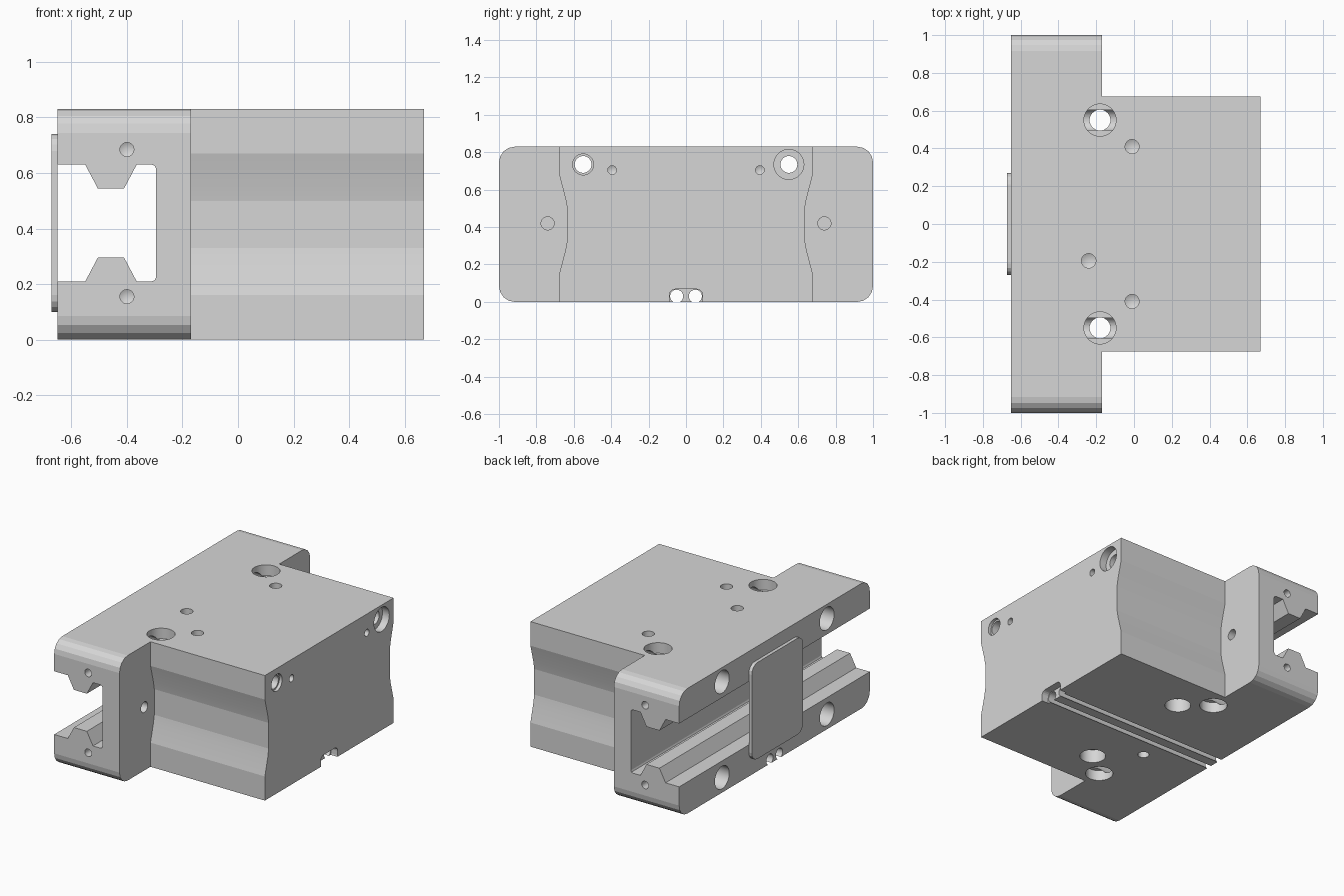
import bpy, bmesh, math
from mathutils import Matrix, Vector

cube = bpy.data.objects.get("Cube")
if cube:
    bpy.data.objects.remove(cube, do_unlink=True)

H, MID = 0.83, 0.415
RAIL_BACK, SEAM, FACE = -0.65, -0.17, 0.67
UNDER, OVER = -0.02, H + 0.02      # ends of vertical cutters
BEHIND, AHEAD = -0.67, 0.69        # ends of lengthwise cutters

steel = bpy.data.materials.new("plain grey")
steel.use_nodes = True
GREY = (0.67, 0.67, 0.67, 1)
steel.diffuse_color = GREY
steel.node_tree.nodes["Principled BSDF"].inputs["Base Color"].default_value = GREY


def make_object(name, bm):
    bmesh.ops.recalc_face_normals(bm, faces=bm.faces)
    mesh = bpy.data.meshes.new(name)
    bm.to_mesh(mesh)
    bm.free()
    obj = bpy.data.objects.new(name, mesh)
    bpy.context.collection.objects.link(obj)
    mesh.materials.append(steel)
    return obj


def extrude(name, points, axis, start, end):
    """Prism from a 2D outline: (y, z) along x, or (x, z) along y."""
    bm = bmesh.new()
    place = (lambda a, b: (start, a, b)) if axis == "x" else (lambda a, b: (a, start, b))
    face = bm.faces.new([bm.verts.new(place(a, b)) for a, b in points])
    bottom = bmesh.ops.duplicate(bm, geom=[face])["geom"]
    top_face = next(g for g in bottom if isinstance(g, bmesh.types.BMFace))
    shift = Vector((end - start, 0, 0) if axis == "x" else (0, end - start, 0))
    bmesh.ops.translate(bm, vec=shift, verts=top_face.verts)
    bmesh.ops.bridge_loops(bm, edges=list(face.edges) + list(top_face.edges))
    return make_object(name, bm)


def rounded_rect(a, low, high, r, steps=4):
    points = []
    corners = ((a - r, high - r), (r - a, high - r), (r - a, low + r), (a - r, low + r))
    for i, (cy, cz) in enumerate(corners):
        for k in range(steps + 1):
            t = math.pi / 2 * (i + k / steps)
            points.append((cy + r * math.cos(t), cz + r * math.sin(t)))
    return points


def hole(axis, start, end, u, v, r, tip=False):
    """Cylinder cutter; u, v are the other coordinates. A tip gives a drill point."""
    bm = bmesh.new()
    bmesh.ops.create_cone(bm, cap_ends=True, segments=40, radius1=r, radius2=r, depth=end - start)
    if tip:
        caps = [f for f in bm.faces if len(f.verts) > 4]
        bmesh.ops.poke(bm, faces=caps, offset=r * 0.5)
    m = (start + end) / 2
    if axis == "x":
        rot, centre = Matrix.Rotation(math.pi / 2, 4, "Y"), (m, u, v)
    elif axis == "y":
        rot, centre = Matrix.Rotation(math.pi / 2, 4, "X"), (u, m, v)
    else:
        rot, centre = Matrix(), (u, v, m)
    bm.transform(Matrix.Translation(centre) @ rot)
    return make_object("hole_cutter", bm)


def cut(obj, cutters):
    """Subtract all cutters from the part in one operation."""
    group = bpy.data.collections.new("cutters")
    for c in cutters:
        group.objects.link(c)
    mod = obj.modifiers.new("cut", "BOOLEAN")
    mod.operation, mod.solver = "DIFFERENCE", "MANIFOLD"
    mod.operand_type, mod.collection = "COLLECTION", group
    bpy.context.view_layer.update()
    graph = bpy.context.evaluated_depsgraph_get()
    mesh = bpy.data.meshes.new_from_object(obj.evaluated_get(graph))
    obj.modifiers.clear()
    obj.data = mesh
    bpy.data.collections.remove(group)


# Rail housing with rounded ends
rail = extrude("rail_housing", rounded_rect(1, 0, H, 0.085), "x", RAIL_BACK, SEAM)

# Main block with waisted sides
side = [(0.675, H), (0.675, 0.67), (0.645, 0.555), (0.635, 0.5)]
side += [(y, 2 * MID - z) for y, z in reversed(side)]
block = extrude("main_block", side + [(-y, z) for y, z in reversed(side)], "x", SEAM, FACE)

# Cover plate over the open side of the rail
plate = extrude("cover_plate", rounded_rect(0.27, 0.1, 0.74, 0.06), "x", -0.672, RAIL_BACK)

# Dovetail channel along the rail
top = [(-0.67, 0.63), (-0.55, 0.63), (-0.505, 0.545), (-0.41, 0.545),
       (-0.365, 0.63), (-0.31, 0.63), (-0.3, 0.626), (-0.295, 0.615)]
channel = extrude("channel_cutter", top + [(x, 2 * MID - z + 0.01) for x, z in reversed(top)],
                  "y", -1.02, 1.02)

rail_cuts, block_cuts, shared = [channel], [], []

for s in (-1, 1):
    y = 0.55 * s
    # Long bolt holes with counterbores
    for z in (0.1, 0.735):
        shared.append(hole("x", BEHIND, AHEAD, y, z, 0.045))
        shared.append(hole("x", -0.34, 0.35, y, z, 0.058))
        rail_cuts.append(hole("x", BEHIND, -0.33, y, z, 0.075))
        wide = (s > 0) == (z > MID)
        block_cuts.append(hole("x", 0.62 if wide else 0.65, AHEAD, y, z, 0.08 if wide else 0.056))
    # Vertical bolt holes on the seam
    shared.append(hole("z", UNDER, OVER, -0.18, y, 0.055))
    shared.append(hole("z", 0.76, OVER, -0.18, y, 0.085))
    shared.append(hole("z", UNDER, 0.07, -0.18, y, 0.085))
    # Blind holes in the block
    block_cuts.append(hole("z", 0.74, OVER, -0.01, 0.41 * s, 0.037, tip=True))
    block_cuts.append(hole("z", UNDER, 0.09, -0.01, 0.41 * s, 0.08))
    block_cuts.append(hole("x", 0.61, AHEAD, 0.395 * s, 0.705, 0.023, tip=True))
    # Blind holes in the rail shoulders and ends
    rail_cuts.append(hole("x", -0.23, -0.15, 0.74 * s, 0.42, 0.035))
    for z in (0.155, 0.685):
        rail_cuts.append(hole("y", *sorted((0.91 * s, 1.02 * s)), -0.4, z, 0.025, tip=True))
    # Cable grooves under the base
    shared.append(hole("x", BEHIND, AHEAD, 0.05 * s, 0.03, 0.035))

# Single dowel holes above and below
rail_cuts.append(hole("z", 0.74, OVER, -0.24, -0.195, 0.038, tip=True))
rail_cuts.append(hole("z", UNDER, 0.08, -0.24, -0.195, 0.035, tip=True))

# Relief at the front end of the grooves
block_cuts.append(extrude("relief_cutter", rounded_rect(0.088, UNDER, 0.068, 0.03), "x", 0.62, AHEAD))

cut(rail, rail_cuts + shared)
cut(block, block_cuts + shared)
for c in rail_cuts + block_cuts + shared:
    bpy.data.objects.remove(c, do_unlink=True)

# Smooth the bores, keep the other facets flat
bpy.ops.object.select_all(action="DESELECT")
for obj in (rail, block, plate):
    obj.select_set(True)
bpy.context.view_layer.objects.active = rail
bpy.ops.object.shade_smooth_by_angle(angle=math.radians(10))
